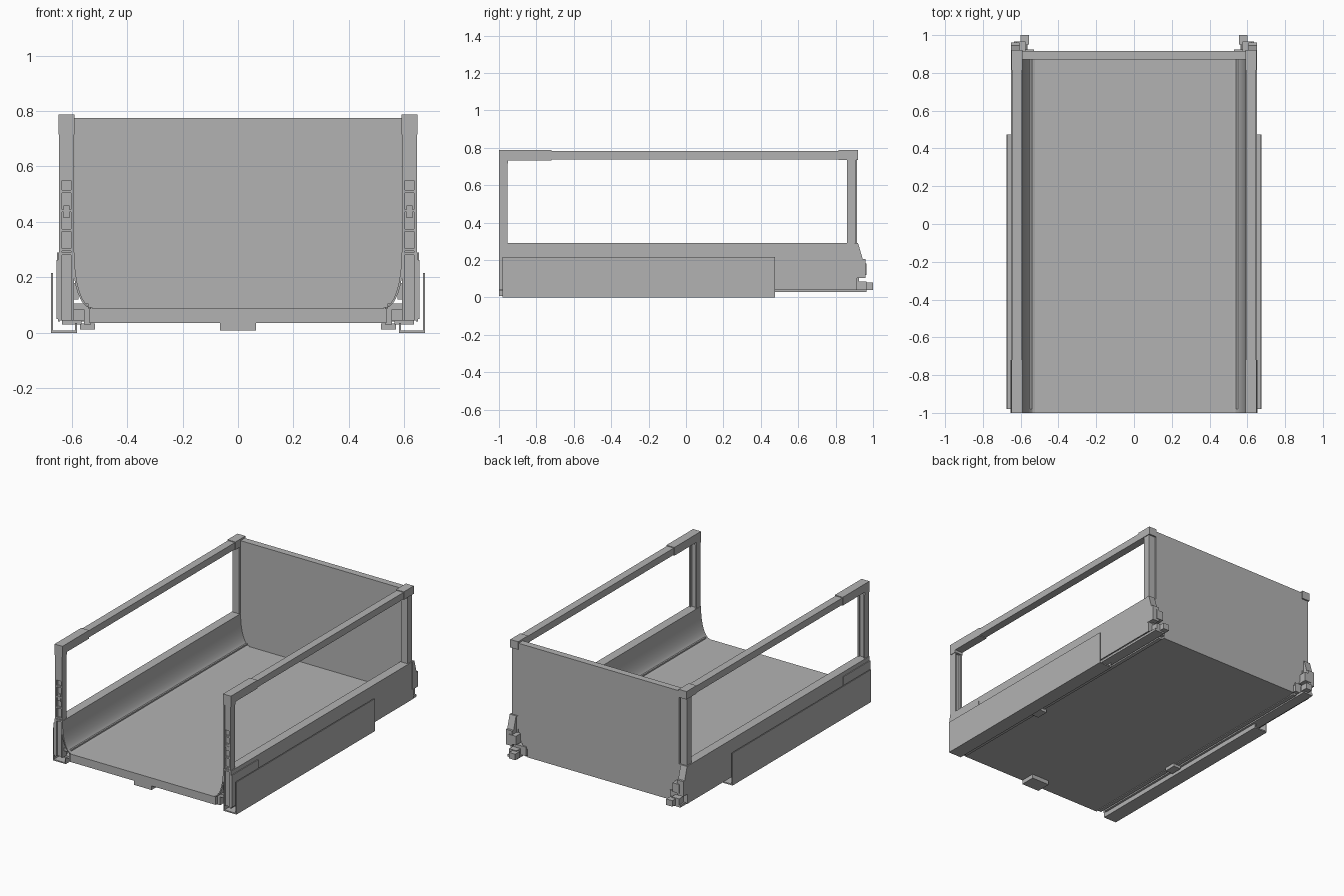
import bpy, bmesh, math

if "Cube" in bpy.data.objects:
    bpy.data.objects.remove(bpy.data.objects["Cube"], do_unlink=True)

GREY = (0.45, 0.45, 0.45, 1)
mat = bpy.data.materials.new("plain grey")
mat.use_nodes = True
mat.diffuse_color = GREY
mat.node_tree.nodes["Principled BSDF"].inputs["Base Color"].default_value = GREY


def finish(name, bm, smooth=False):
    bmesh.ops.recalc_face_normals(bm, faces=bm.faces)
    mesh = bpy.data.meshes.new(name)
    bm.to_mesh(mesh)
    bm.free()
    mesh.materials.append(mat)
    ob = bpy.data.objects.new(name, mesh)
    bpy.context.collection.objects.link(ob)
    if smooth:
        bpy.ops.object.select_all(action="DESELECT")
        ob.select_set(True)
        bpy.context.view_layer.objects.active = ob
        bpy.ops.object.shade_smooth_by_angle(angle=math.radians(25))
    return ob


def prism(name, points, lo, hi, axis="y", smooth=False):
    """Extrude an outline: (x, z) along y, or (y, z) along x."""
    bm = bmesh.new()
    place = (lambda a, b, t: (a, t, b)) if axis == "y" else (lambda a, b, t: (t, a, b))
    near = [bm.verts.new(place(a, b, lo)) for a, b in points]
    far = [bm.verts.new(place(a, b, hi)) for a, b in points]
    bm.faces.new(near)
    bm.faces.new(far[::-1])
    n = len(points)
    for i in range(n):
        j = (i + 1) % n
        bm.faces.new((near[i], far[i], far[j], near[j]))
    return finish(name, bm, smooth)


def box(name, x, y, z):
    return prism(name, [(x[0], z[0]), (x[1], z[0]), (x[1], z[1]), (x[0], z[1])], *y)


def both(name, x, y, z):
    """Matching boxes on the left and right."""
    box("left_" + name, x, y, z)
    box("right_" + name, (-x[1], -x[0]), y, z)


def both_prism(name, points, lo, hi, axis="y", smooth=False):
    if axis == "y":
        prism("left_" + name, points, lo, hi, axis, smooth)
        prism("right_" + name, [(-a, b) for a, b in points], lo, hi, axis, smooth)
    else:
        prism("left_" + name, points, lo, hi, axis)
        prism("right_" + name, points, -hi, -lo, axis)


# Concave inner side curve, from the floor edge up to the wall top
def cove(offset=0.0):
    return [(0.525 + offset + 0.065 * math.sin(t), 0.285 - 0.195 * math.cos(t))
            for t in [math.pi / 2 * i / 8 for i in range(9)]]


# Floor and back panel, the back following the side curve
box("floor_panel", (-0.535, 0.535), (-1, 0.87), (0.035, 0.088))
half = [(0.525, 0.035)] + cove() + [(0.59, 0.775)]
prism("back_panel", half + [(-x, z) for x, z in half[::-1]], 0.87, 0.915)
box("front_clip", (-0.065, 0.065), (-1, -0.9), (0.008, 0.035))
both("underside_clip", (0.515, 0.57), (-0.31, -0.23), (0.012, 0.034))

# Hollow side walls: curved inner sheet, flat top and outer plate
inner = cove()
shell = inner + [(0.59, 0.29), (0.65, 0.29), (0.65, 0.04), (0.642, 0.04), (0.642, 0.28)]
shell += [(x + 0.008, min(z, 0.28)) for x, z in inner[::-1]]
both_prism("side_wall", shell, -1, 0.915, smooth=True)
both("side_front_plate", (0.65, 0.655), (-1, -0.72), (0.05, 0.262))
both("side_end_cap", (0.597, 0.642), (-0.99, -0.95), (0.045, 0.28))
both("side_back_cap", (0.595, 0.645), (0.87, 0.915), (0.045, 0.29))

# Floor edge bracket
both_prism("floor_bracket", [(0.53, 0.03), (0.555, 0.03), (0.555, 0.085), (0.595, 0.085),
                             (0.595, 0.105), (0.54, 0.105), (0.54, 0.088), (0.53, 0.088)],
           -0.98, 0.9)

# Outer runner trough and inner runner rail
both_prism("runner_trough", [(0.58, 0), (0.675, 0), (0.675, 0.215), (0.668, 0.215),
                             (0.668, 0.008), (0.587, 0.008), (0.587, 0.035), (0.58, 0.035)],
           -0.98, 0.475)
both("runner_rail", (0.565, 0.635), (-0.96, 0.965), (0.03, 0.045))
both("runner_rail_web", (0.605, 0.62), (-0.96, 0.9), (0.045, 0.085))

# Front posts: recessed web, side flanges and rungs
both("front_post_web", (0.6, 0.637), (-0.985, -0.968), (0.28, 0.74))
for name, x in (("inner", (0.592, 0.602)), ("outer", (0.635, 0.645))):
    both("front_post_" + name + "_flange", x, (-1, -0.955), (0.045, 0.74))
for i, z in enumerate((0.3, 0.37, 0.44, 0.51, 0.555)):
    both("front_post_rung_%d" % i, (0.602, 0.635), (-0.997, -0.985), (z - 0.005, z + 0.005))
both("front_post_latch", (0.607, 0.63), (-0.995, -0.985), (0.415, 0.46))
both("front_post_upper_cover", (0.602, 0.635), (-0.998, -0.985), (0.56, 0.74))

# Rear posts and top rails with end sleeves
both("rear_post", (0.595, 0.643), (0.862, 0.91), (0.28, 0.74))
both("top_rail", (0.594, 0.645), (-0.8, 0.9), (0.737, 0.782))
both("rail_front_sleeve", (0.59, 0.648), (-1, -0.72), (0.732, 0.787))
both("post_front_head", (0.59, 0.648), (-1, -0.952), (0.715, 0.787))
both("rail_rear_sleeve", (0.59, 0.648), (0.815, 0.92), (0.734, 0.787))

# Rear brackets with pegs
both_prism("rear_bracket", [(0.9, 0.105), (0.96, 0.105), (0.96, 0.205), (0.945, 0.205),
                            (0.92, 0.29), (0.9, 0.29)], 0.605, 0.652, axis="x")
both("rear_bracket_lug", (0.575, 0.625), (0.9, 0.965), (0.12, 0.18))
both("rear_bracket_foot", (0.53, 0.62), (0.88, 0.925), (0.045, 0.105))
both("rear_peg_base", (0.57, 0.625), (0.92, 0.965), (0.045, 0.085))
both("rear_peg", (0.555, 0.6), (0.95, 1), (0.04, 0.08))
